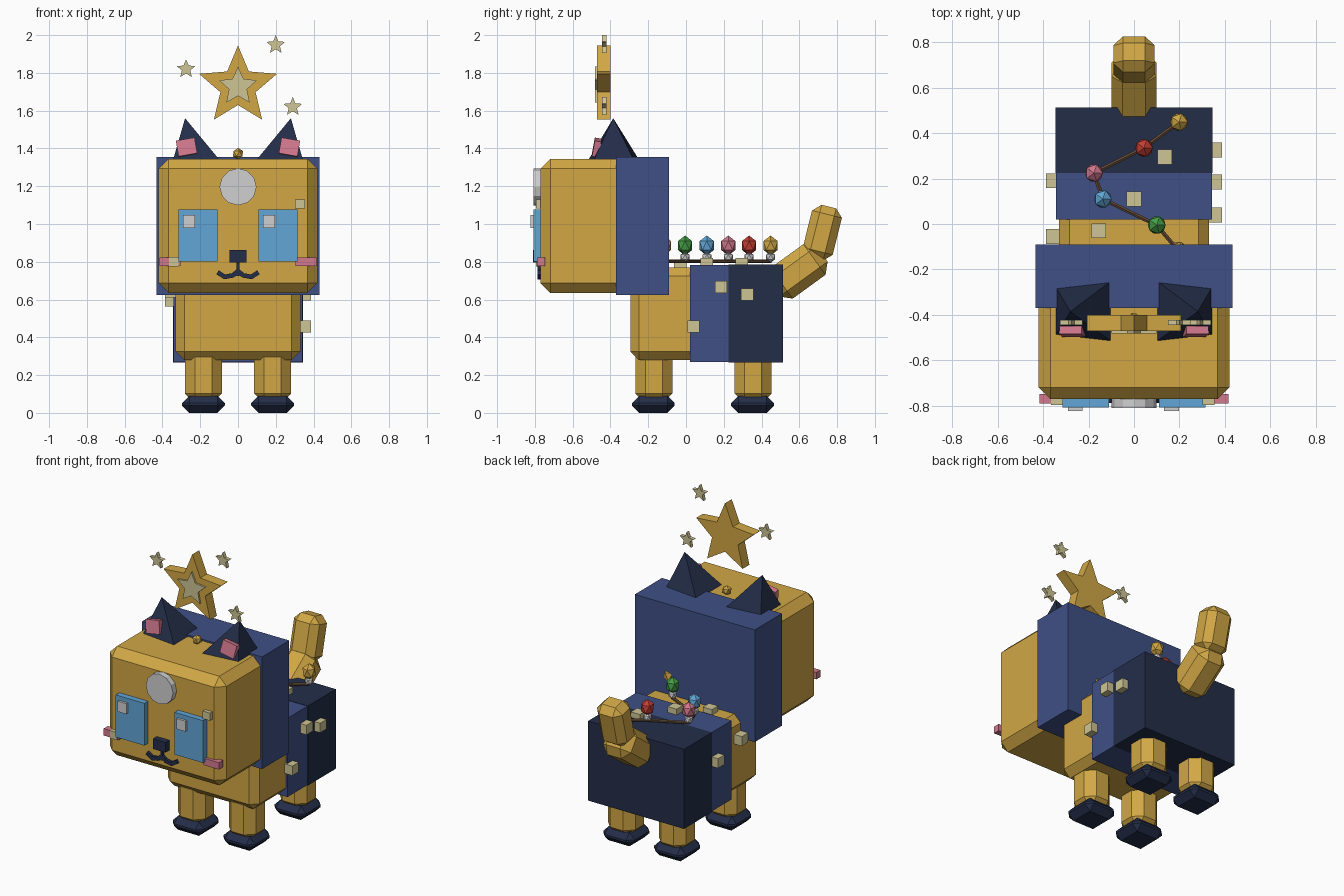
import bpy, bmesh, math
from mathutils import Vector, Matrix

cube = bpy.data.objects.get("Cube")
if cube:
    bpy.data.objects.remove(cube, do_unlink=True)


def material(name, r, g, b):
    m = bpy.data.materials.new(name)
    m.use_nodes = True
    m.diffuse_color = (r, g, b, 1)
    m.node_tree.nodes["Principled BSDF"].inputs["Base Color"].default_value = (r, g, b, 1)
    return m


GOLD = material("gold", .64, .39, .06)
NAVY = material("navy", .017, .027, .066)
BLUE = material("blue", .05, .08, .24)
SKY = material("sky_blue", .12, .38, .68)
GREY = material("light_grey", .63, .63, .64)
PINK = material("pink", .65, .19, .27)
PALE = material("pale_yellow", .62, .56, .30)
RED = material("red", .56, .05, .035)
GREEN = material("green", .06, .34, .06)
BROWN = material("brown", .12, .065, .035)


def finish(name, bm, mat, loc=(0, 0, 0), rot=(0, 0, 0)):
    bmesh.ops.recalc_face_normals(bm, faces=bm.faces[:])
    me = bpy.data.meshes.new(name)
    bm.to_mesh(me)
    bm.free()
    me.materials.append(mat)
    ob = bpy.data.objects.new(name, me)
    ob.location, ob.rotation_euler = loc, rot
    bpy.context.collection.objects.link(ob)
    return ob


def box(name, mat, centre, size, bevel=0, rot=(0, 0, 0)):
    bm = bmesh.new()
    bmesh.ops.create_cube(bm, size=1, matrix=Matrix.Diagonal((*size, 1)))
    if bevel:
        bmesh.ops.bevel(bm, geom=bm.edges[:], offset=bevel, segments=1,
                        affect='EDGES', profile=.5)
    return finish(name, bm, mat, centre, rot)


def span(name, mat, lo, hi, bevel=0):
    lo, hi = Vector(lo), Vector(hi)
    return box(name, mat, (lo + hi) / 2, hi - lo, bevel)


def star(name, mat, centre, outer, inner, depth):
    bm = bmesh.new()
    ring = []
    for i in range(10):
        r = inner if i % 2 else outer
        a = math.pi * i / 5
        ring.append(bm.verts.new((r * math.sin(a), -depth / 2, r * math.cos(a))))
    face = bm.faces.new(ring)
    new = bmesh.ops.extrude_face_region(bm, geom=[face])["geom"]
    bmesh.ops.translate(bm, vec=(0, depth, 0),
                        verts=[v for v in new if isinstance(v, bmesh.types.BMVert)])
    return finish(name, bm, mat, centre)


def bead(name, mat, centre, r, rz):
    bm = bmesh.new()
    bmesh.ops.create_icosphere(bm, subdivisions=1, radius=1,
                               matrix=Matrix.Diagonal((r, r, rz, 1)))
    return finish(name, bm, mat, centre)


def rod(name, mat, a, b, r, sides=6):
    a, b = Vector(a), Vector(b)
    bm = bmesh.new()
    bmesh.ops.create_cone(bm, cap_ends=True, segments=sides, radius1=r, radius2=r,
                          depth=(b - a).length)
    return finish(name, bm, mat, (a + b) / 2, (b - a).to_track_quat('Z', 'Y').to_euler())


# Head, hood and body blocks
span("head", GOLD, (-.42, -.77, .635), (.42, -.15, 1.345), .052)
span("hood", BLUE, (-.432, -.37, .625), (.432, -.09, 1.355))
span("body", GOLD, (-.33, -.295, .28), (.33, .4, .77), .046)
span("body_band", BLUE, (-.342, .02, .27), (.342, .3, .783))
span("hindquarters", NAVY, (-.345, .225, .267), (.345, .513, .785))

# Legs and paws
for side, s in (("right", -1), ("left", 1)):
    for end, y in (("front", -.17), ("rear", .355)):
        box(f"{end}_{side}_leg", GOLD, (.183 * s, y, .2), (.197, .197, .3), .053)
        box(f"{end}_{side}_paw", NAVY, (.183 * s, y - .003, .045), (.226, .226, .09), .038)

# Tail
box("tail_base", GOLD, (0, .593, .749), (.2, .2, .315), .05, (math.radians(-54), 0, 0))
box("tail_tip", GOLD, (0, .722, .954), (.182, .163, .285), .042, (math.radians(-14), 0, 0))

# Ears, eyes and cheeks
for side, s in (("right", -1), ("left", 1)):
    bm = bmesh.new()
    base = [bm.verts.new((s * x, y, 1.342)) for x, y in
            ((.1, -.515), (.1, -.25), (.343, -.278), (.343, -.487))]
    apex = bm.verts.new((s * .28, -.385, 1.56))
    bm.faces.new(base)
    for i in range(4):
        bm.faces.new((base[i], base[(i + 1) % 4], apex))
    finish(f"{side}_ear", bm, NAVY)
    box(f"{side}_inner_ear", PINK, (s * .272, -.473, 1.405), (.1, .035, .085), 0,
        (math.radians(-10), math.radians(10 * s), 0))
    box(f"{side}_eye", SKY, (s * .212, -.785, .938), (.206, .045, .275))
    box(f"{side}_eye_glint", GREY, (s * .212 - .047, -.808, 1.013), (.064, .03, .068))
    box(f"{side}_cheek", PINK, (s * .36, -.768, .8), (.11, .042, .045))

# Nose and mouth
box("nose", NAVY, (0, -.785, .83), (.09, .05, .066))
box("mouth_stem", NAVY, (0, -.775, .765), (.016, .025, .08))
smile = ((0, .75), (.028, .728), (.07, .72), (.105, .742))
for s in (-1, 1):
    for (x0, z0), (x1, z1) in zip(smile, smile[1:]):
        box("mouth_bar", NAVY, (s * (x0 + x1) / 2, -.775, (z0 + z1) / 2),
            (math.hypot(x1 - x0, z1 - z0) + .008, .025, .024), 0,
            (0, -s * math.atan2(z1 - z0, x1 - x0), 0))

# Forehead disc and crown bead
rod("forehead_disc", GREY, (0, -.76, 1.197), (0, -.808, 1.197), .098, 12)
bead("crown_bead", GOLD, (0, -.42, 1.372), .031, .031)

# Floating stars
star("large_star", GOLD, (0, -.435, 1.728), .217, .098, .07)
star("large_star_inlay", PALE, (0, -.473, 1.728), .105, .05, .016)
for x, z in ((.2, 1.948), (-.275, 1.82), (.29, 1.62)):
    star("small_star", PALE, (x, -.433, z), .052, .023, .024)

# Pale cubes on face, flanks and back
for x, z in ((.328, 1.106), (-.34, .8)):
    box("face_cube", PALE, (x, -.775, z), (.052, .04, .05))
for x, y, z in ((.354, .185, .667), (.354, .325, .627), (.354, .04, .457),
                (-.354, .19, .593), (-.354, -.055, .643),
                (.135, .295, .79), (0, .11, .79), (-.155, -.03, .775)):
    box("speckle_cube", PALE, (x, y, z), (.065, .065, .062))

# String of coloured bulbs along the back
bulbs = ((.198, .448, GOLD), (.044, .334, RED), (-.176, .224, PINK),
         (-.137, .11, SKY), (.1, -.005, GREEN), (.195, -.117, GOLD))
for x, y, mat in bulbs:
    bead("bulb_socket", GREY, (x, y, .825), .028, .028)
    bead("bulb", mat, (x, y, .886), .044, .053)
for (x0, y0, _), (x1, y1, _) in zip(bulbs, bulbs[1:]):
    rod("bulb_string", BROWN, (x0, y0, .803), (x1, y1, .803), .01)
